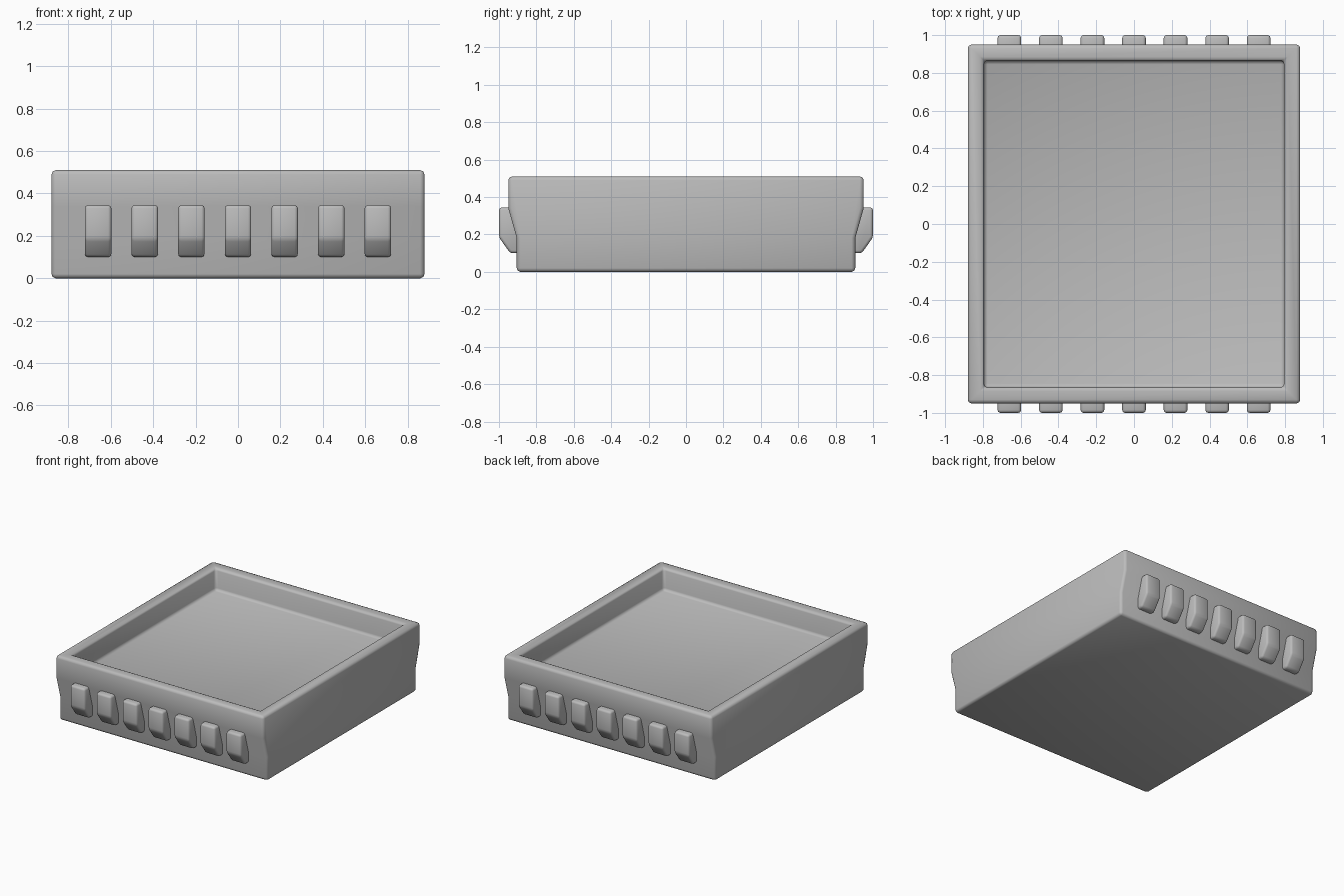
import bpy, bmesh

cube = bpy.data.objects.get("Cube")
if cube:
    bpy.data.objects.remove(cube, do_unlink=True)

grey = bpy.data.materials.new("mid_grey")
grey.use_nodes = True
colour = (0.5, 0.5, 0.5, 1)
grey.diffuse_color = colour
grey.node_tree.nodes["Principled BSDF"].inputs["Base Color"].default_value = colour


def extrude_profile(profile, half_width):
    """Sweep a closed (y, z) outline along x, centred on zero."""
    bm = bmesh.new()
    face = bm.faces.new([bm.verts.new((-half_width, y, z)) for y, z in profile])
    swept = bmesh.ops.extrude_face_region(bm, geom=[face])["geom"]
    verts = [v for v in swept if isinstance(v, bmesh.types.BMVert)]
    bmesh.ops.translate(bm, verts=verts, vec=(2 * half_width, 0, 0))
    bmesh.ops.recalc_face_normals(bm, faces=bm.faces)
    return bm


def finish(bm, name, bevel):
    """Turn the mesh into a softly bevelled, smooth object."""
    bm.normal_update()
    mesh = bpy.data.meshes.new(name)
    bm.to_mesh(mesh)
    bm.free()
    mesh.materials.append(grey)
    obj = bpy.data.objects.new(name, mesh)
    bpy.context.collection.objects.link(obj)
    mod = obj.modifiers.new("soft_edges", "BEVEL")
    mod.width = bevel
    mod.segments = 2
    mod.limit_method = "ANGLE"
    mod.angle_limit = 0.6
    mesh.shade_smooth()
    return obj


# Tray: waisted end profile, with a recess sunk into the top
end = [(-0.905, 0), (-0.905, 0.18), (-0.95, 0.34), (-0.95, 0.51)]
bm = extrude_profile(end + [(-y, z) for y, z in reversed(end)], 0.88)
bm.normal_update()
top = max(bm.faces, key=lambda f: f.calc_center_median().z)
bmesh.ops.inset_region(bm, faces=[top], thickness=0.12)
floor = bmesh.ops.extrude_discrete_faces(bm, faces=[top])["faces"][0]
bmesh.ops.translate(bm, verts=floor.verts, vec=(0, 0, -0.17))
finish(bm, "tray", 0.02)

# Grip pads: a row of seven on the front and back
pad = [(0.88, 0.10), (0.94, 0.10), (1.0, 0.185), (1.0, 0.345), (0.88, 0.345)]
for side, sign in (("front", -1), ("back", 1)):
    for i in range(-3, 4):
        bm = extrude_profile([(sign * y, z) for y, z in pad], 0.0625)
        obj = finish(bm, f"{side}_grip_pad_{i + 4}", 0.015)
        obj.location.x = i * 0.22
